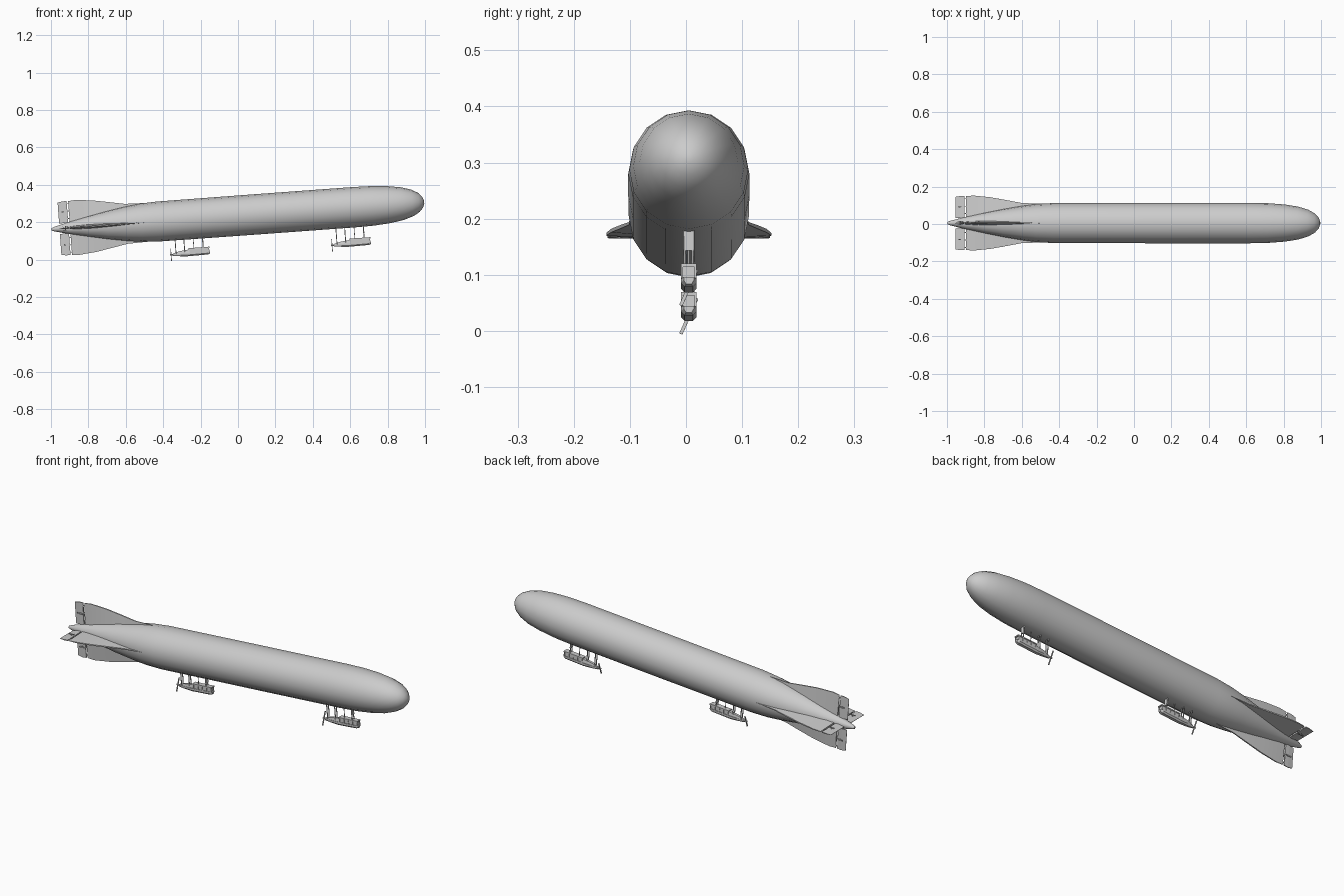
import bpy, bmesh, math
from mathutils import Matrix, Vector

cube = bpy.data.objects.get("Cube")
if cube:
    bpy.data.objects.remove(cube, do_unlink=True)

grey = bpy.data.materials.new("airship_grey")
grey.use_nodes = True
grey.diffuse_color = (0.6, 0.6, 0.6, 1)
grey.node_tree.nodes["Principled BSDF"].inputs["Base Color"].default_value = (0.6, 0.6, 0.6, 1)

# The whole ship is built level along x, then pitched nose up
PITCH = Matrix.Translation((0, 0.005, 0.235)) @ Matrix.Rotation(-math.atan(0.073), 4, 'Y')


def finish(name, bm, smooth=None):
    bmesh.ops.recalc_face_normals(bm, faces=bm.faces)
    bm.transform(PITCH)
    mesh = bpy.data.meshes.new(name)
    bm.to_mesh(mesh)
    bm.free()
    mesh.materials.append(grey)
    ob = bpy.data.objects.new(name, mesh)
    bpy.context.collection.objects.link(ob)
    if smooth:
        bpy.ops.object.select_all(action='DESELECT')
        ob.select_set(True)
        bpy.context.view_layer.objects.active = ob
        bpy.ops.object.shade_smooth_by_angle(angle=math.radians(smooth))
    return ob


def loft(bm, rings):
    """Skin a list of closed rings and cap both ends."""
    rows = [[bm.verts.new(p) for p in ring] for ring in rings]
    for a, b in zip(rows, rows[1:]):
        for i in range(len(a)):
            j = (i + 1) % len(a)
            bm.faces.new((a[i], a[j], b[j], b[i]))
    bm.faces.new(rows[0])
    bm.faces.new(rows[-1][::-1])


def box(bm, centre, size):
    m = Matrix.Translation(centre) @ Matrix.Diagonal((*size, 1))
    bmesh.ops.create_cube(bm, size=1, matrix=m)


def rod(bm, a, b, r, sides=6):
    a, b = Vector(a), Vector(b)
    m = Matrix.Translation((a + b) / 2) @ (b - a).to_track_quat('Z', 'Y').to_matrix().to_4x4()
    bmesh.ops.create_cone(bm, cap_ends=True, segments=sides, radius1=r, radius2=r,
                          depth=(b - a).length, matrix=m)


# Gas envelope: sixteen-sided body of revolution
profile = [(-1.0, 0.006), (-0.985, 0.012), (-0.9, 0.034), (-0.8, 0.056), (-0.7, 0.076),
           (-0.6, 0.092), (-0.52, 0.102), (-0.43, 0.107), (0.1, 0.108), (0.62, 0.108),
           (0.72, 0.106), (0.81, 0.099), (0.88, 0.088), (0.935, 0.071),
           (0.97, 0.051), (0.99, 0.029), (0.998, 0.008)]
bm = bmesh.new()
loft(bm, [[(x, r * math.sin(i * math.tau / 16), r * math.cos(i * math.tau / 16))
           for i in range(16)] for x, r in profile])
finish("envelope", bm, 40)

# Four wedge fins with hinged control surfaces: x, outer edge, half root thickness
fin_profile = [(-0.47, 0.103, 0.002), (-0.6, 0.107, 0.013), (-0.68, 0.122, 0.016),
               (-0.77, 0.138, 0.016), (-0.86, 0.147, 0.012), (-0.9, 0.144, 0.008)]
names = ["upper", "right", "lower", "left"]
for k, side in enumerate(names):
    turn = Matrix.Rotation(k * math.pi / 2, 4, 'X')

    bm = bmesh.new()
    loft(bm, [[(x, -h, 0), (x, h, 0), (x, h * 0.2, r), (x, -h * 0.2, r)]
              for x, r, h in fin_profile])
    bm.transform(turn)
    finish(side + "_fin", bm, 30)

    # Control surface tapering to its trailing edge
    bm = bmesh.new()
    loft(bm, [[(x, -h, 0.028), (x, h, 0.028), (x, h * 0.5, top), (x, -h * 0.5, top)]
              for x, h, top in [(-0.908, 0.005, 0.144), (-0.93, 0.004, 0.145),
                                (-0.957, 0.001, 0.14)]])
    # Hinges bridging the gap, and control horns
    for z in (0.05, 0.09, 0.13):
        box(bm, (-0.904, 0, z), (0.014, 0.004, 0.005))
    rod(bm, (-0.925, -0.011, 0.088), (-0.925, 0.011, 0.088), 0.003)
    for y in (-0.01, 0.01):
        box(bm, (-0.925, y, 0.088), (0.03, 0.002, 0.007))
    bm.transform(turn)
    finish(side + "_control_surface", bm)


def gondola(label, x0, zb):
    """Engine car hung from the envelope; x0 is its nose, zb its keel."""
    # Boat-shaped lower body: offset from nose, half width, keel lift, deck height
    bm = bmesh.new()
    loft(bm, [[(x0 + x, -w * 0.55, zb + k), (x0 + x, w * 0.55, zb + k),
               (x0 + x, w, zb + k + 0.007), (x0 + x, w, zb + d),
               (x0 + x, -w, zb + d), (x0 + x, -w, zb + k + 0.007)]
              for x, w, k, d in [(0, 0.009, 0.006, 0.018), (-0.012, 0.014, 0.002, 0.018),
                                 (-0.12, 0.014, 0, 0.018), (-0.16, 0.011, 0.003, 0.018),
                                 (-0.2, 0.004, 0.007, 0.017)]])
    finish(label + "_car_body", bm)

    # Cabin with framed window bays
    bm = bmesh.new()
    box(bm, (x0 - 0.057, 0, zb + 0.027), (0.1, 0.021, 0.02))
    box(bm, (x0 - 0.057, 0, zb + 0.04), (0.112, 0.027, 0.006))
    for i in range(5):
        for y in (-0.012, 0.012):
            box(bm, (x0 - 0.006 - i * 0.0255, y, zb + 0.028), (0.005, 0.004, 0.022))
    finish(label + "_car_cabin", bm)

    # Engine cowl on the rear deck
    bm = bmesh.new()
    loft(bm, [[(x0 + x, -w, zb + 0.016), (x0 + x, w, zb + 0.016),
               (x0 + x, w * 0.7, zb + h), (x0 + x, -w * 0.7, zb + h)]
              for x, w, h in [(-0.11, 0.012, 0.036), (-0.165, 0.009, 0.03),
                              (-0.197, 0.004, 0.021)]])
    finish(label + "_engine_cowl", bm)

    # Paired suspension struts and the access trunk
    bm = bmesh.new()
    for dx in (-0.035, -0.135, -0.182):
        for y in (-0.008, 0.008):
            rod(bm, (x0 + dx, y * 0.8, zb + 0.018), (x0 + dx, y, -0.098), 0.0026)
    box(bm, (x0 - 0.035, 0, -0.118), (0.006, 0.018, 0.045))
    rod(bm, (x0 - 0.085, 0, zb + 0.04), (x0 - 0.085, 0, -0.1), 0.002)
    finish(label + "_struts", bm)

    # Two-bladed pusher propeller
    bm = bmesh.new()
    px, pz = x0 - 0.209, zb + 0.015
    rod(bm, (px - 0.006, 0, pz), (px + 0.014, 0, pz), 0.004, 8)
    blades = bmesh.new()
    box(blades, (0, 0, 0), (0.004, 0.006, 0.07))
    blades.transform(Matrix.Translation((px, 0, pz)) @ Matrix.Rotation(math.radians(-24), 4, 'X'))
    finish(label + "_propeller_blades", blades)
    finish(label + "_propeller_hub", bm, 40)


gondola("rear", -0.163, -0.197)
gondola("front", 0.699, -0.209)
